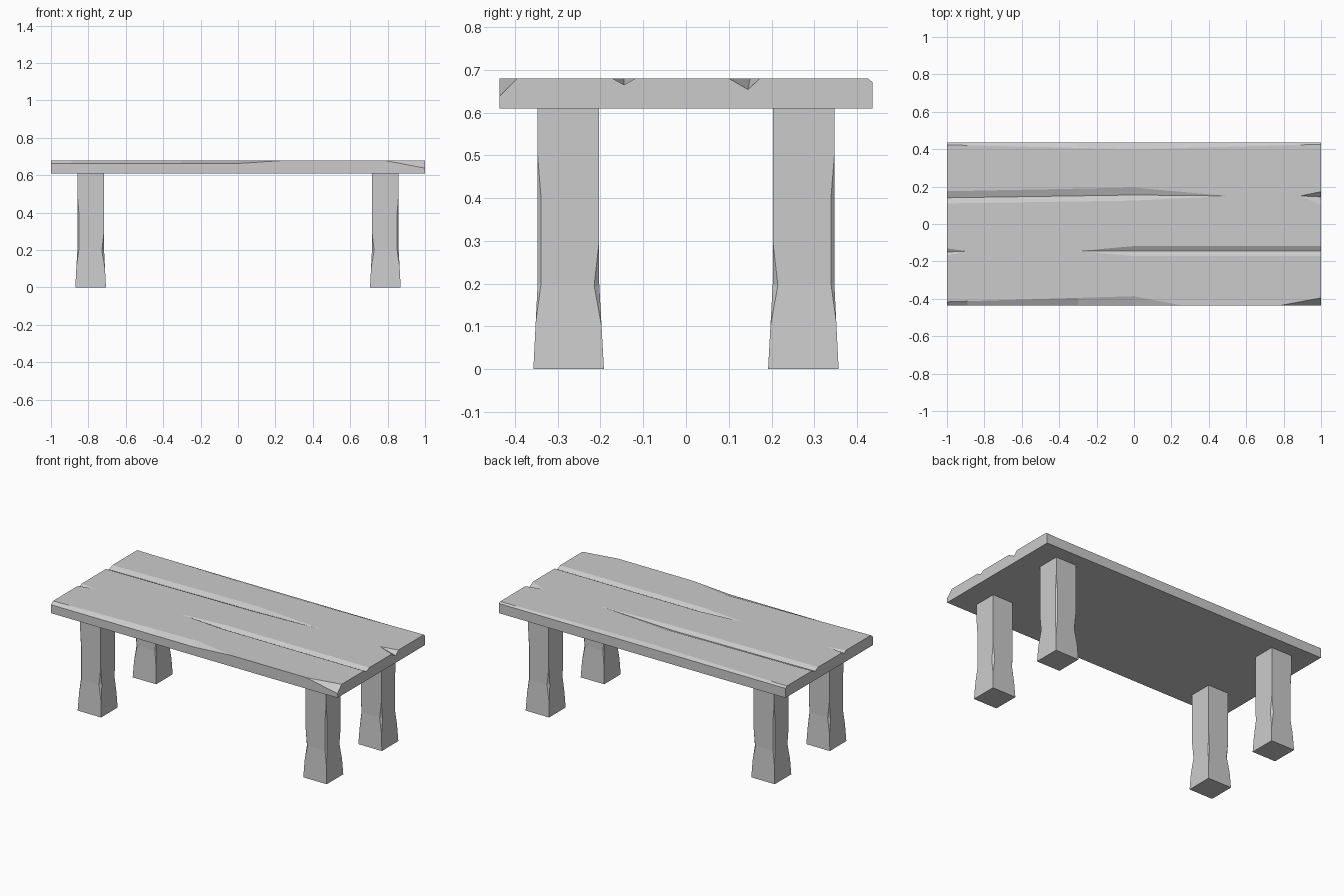
import bpy, bmesh

if "Cube" in bpy.data.objects:
    bpy.data.objects.remove(bpy.data.objects["Cube"])


def lerp_keys(keys, t):
    """Piecewise-linear lookup in a list of (position, value, ...) tuples."""
    if t <= keys[0][0]:
        return keys[0][1:]
    for a, b in zip(keys, keys[1:]):
        if t <= b[0]:
            f = (t - a[0]) / (b[0] - a[0])
            return [p + (q - p) * f for p, q in zip(a[1:], b[1:])]
    return keys[-1][1:]


def loft(name, rings):
    """Skin a list of closed rings, cap both ends, weld collapsed points."""
    bm = bmesh.new()
    rows = [[bm.verts.new(p) for p in ring] for ring in rings]
    n = len(rows[0])
    for a, b in zip(rows, rows[1:]):
        for i in range(n):
            j = (i + 1) % n
            bm.faces.new((a[i], a[j], b[j], b[i]))
    bm.faces.new(rows[0][::-1])
    bm.faces.new(rows[-1])
    bmesh.ops.remove_doubles(bm, verts=bm.verts, dist=1e-4)
    bmesh.ops.recalc_face_normals(bm, faces=bm.faces)
    me = bpy.data.meshes.new(name)
    bm.to_mesh(me)
    bm.free()
    ob = bpy.data.objects.new(name, me)
    bpy.context.collection.objects.link(ob)
    return ob


# Worn table top: cross-sections along x with chipped edges and two cracks
W, BOT, TOP = 0.436, 0.61, 0.68
# edge wear keys: x, inset, drop
front_wear = [(-1, .02, .017), (0, .05, .017), (.26, 0, 0), (.78, 0, 0), (1, .041, .042)]
back_wear = [(-1, .013, .01), (0, .036, .01), (1, .01, .009)]
# crack keys: x, low y, bottom y, high y, depth
crack_front = [(-1, -.168, -.15, -.13, .012), (-.89, -.145, -.145, -.145, 0),
               (-.3, -.145, -.145, -.145, 0), (0, -.172, -.145, -.118, .015),
               (1, -.172, -.145, -.118, .015)]
crack_back = [(-1, .11, .14, .175, .015), (0, .125, .155, .195, .015),
              (.5, .15, .15, .15, 0), (.89, .15, .15, .15, 0),
              (1, .10, .145, .173, .026)]
sections = []
for x in (-1, -.89, -.3, 0, .26, .5, .78, .89, 1):
    fi, fd = lerp_keys(front_wear, x)
    bi, bd = lerp_keys(back_wear, x)
    pts = [(-W, BOT), (-W, TOP - fd), (-W + fi, TOP)]
    for crack in (crack_front, crack_back):
        lo, mid, hi, d = lerp_keys(crack, x)
        pts += [(lo, TOP), (mid, TOP - d), (hi, TOP)]
    pts += [(W - bi, TOP), (W, TOP - bd), (W, BOT)]
    sections.append([(x, y, z) for y, z in pts])
loft("table_top", sections)

# Four legs with flared feet and chipped corners, mirrored in x and y
# leg keys: z, inner x, outer x, inner y, outer y
shape = [(0, .706, .87, .192, .357), (.2, .716, .859, .203, .347), (.61, .716, .859, .203, .347)]
long_chip = [(.11, 0), (.2, .008), (.4, .008), (.5, 0)]
short_chip = [(.1, 0), (.195, .012), (.3, 0)]
for sx, side in ((-1, "left"), (1, "right")):
    for sy, end in ((-1, "front"), (1, "back")):
        rings = []
        for z in (0, .1, .11, .195, .2, .3, .4, .5, .61):
            x0, x1, y0, y1 = lerp_keys(shape, z)
            a, = lerp_keys(long_chip, z)
            b, = lerp_keys(short_chip, z)
            ring = [(x0 + b / 2, y0), (x1 - b, y0), (x1, y0 + b), (x1, y1 - a),
                    (x1 - a, y1), (x0 + b, y1), (x0, y1 - b), (x0, y0 + b / 2)]
            rings.append([(sx * x, sy * y, z) for x, y in ring])
        loft(f"{end}_{side}_leg", rings)
